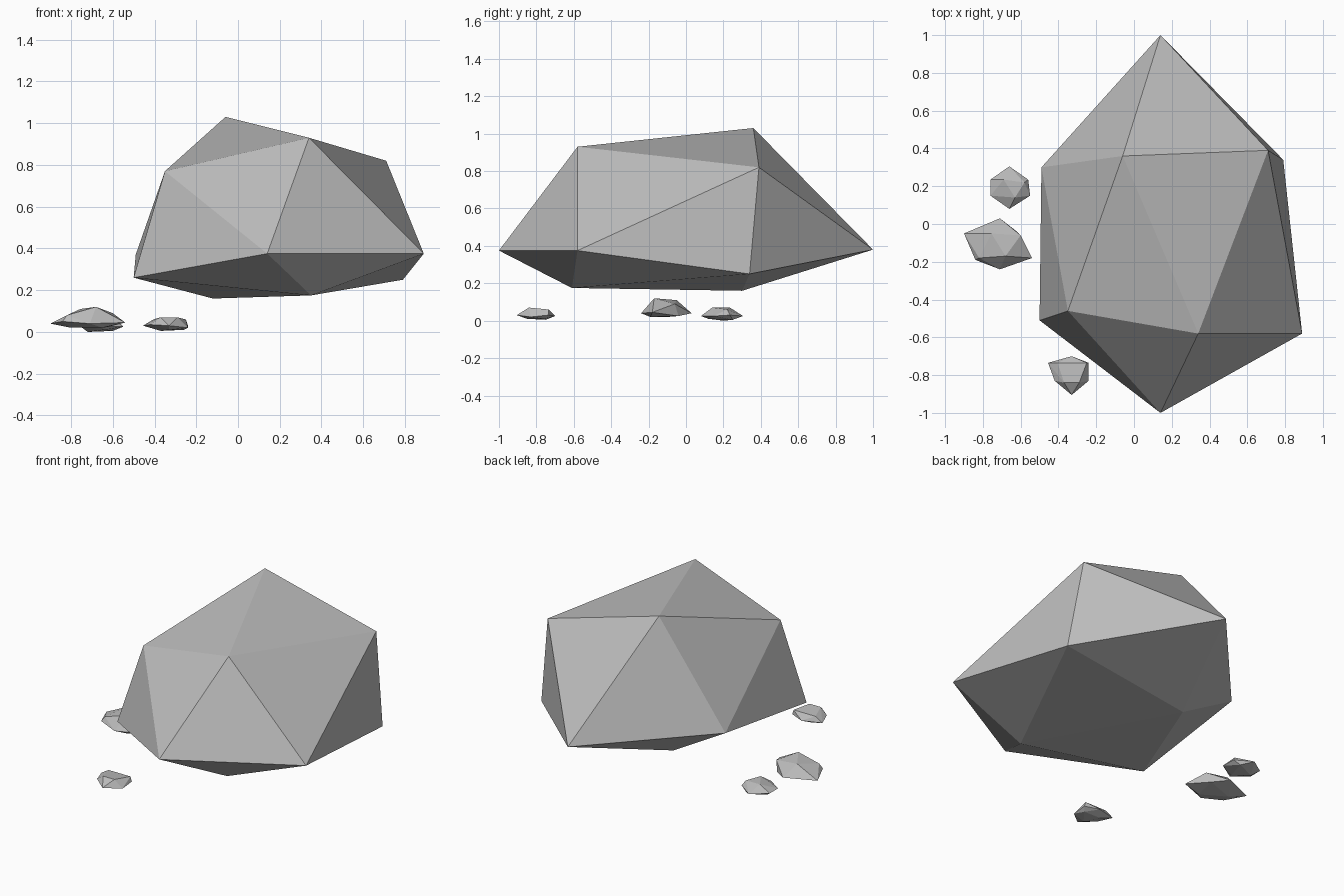
import bpy
import bmesh

# Remove the default cube
default_cube = bpy.data.objects.get("Cube")
if default_cube:
    bpy.data.objects.remove(default_cube, do_unlink=True)


def make_material(name, colour):
    material = bpy.data.materials.new(name)
    material.use_nodes = True
    material.diffuse_color = colour
    material.node_tree.nodes["Principled BSDF"].inputs["Base Color"].default_value = colour
    return material


def make_stone(name, corners, material):
    """Wrap a flat-faced convex stone around its corner points."""
    bm = bmesh.new()
    for corner in corners:
        bm.verts.new(corner)
    hull = bmesh.ops.convex_hull(bm, input=bm.verts[:])
    loose = [v for v in set(hull["geom_interior"] + hull["geom_unused"])
             if isinstance(v, bmesh.types.BMVert)]
    bmesh.ops.delete(bm, geom=loose, context="VERTS")
    bmesh.ops.recalc_face_normals(bm, faces=bm.faces[:])
    mesh = bpy.data.meshes.new(name)
    bm.to_mesh(mesh)
    bm.free()
    mesh.materials.append(material)
    stone = bpy.data.objects.new(name, mesh)
    bpy.context.collection.objects.link(stone)
    return stone


stone_grey = make_material("stone grey", (0.5, 0.5, 0.5, 1))

# Boulder: crown, girdle and underside corners
boulder_crown = [(-.06, .36, 1.03), (.34, -.58, .93), (.71, .39, .82), (-.35, -.46, .77)]
boulder_girdle = [(.14, 1, .38), (-.49, .3, .37), (-.5, -.51, .26),
                  (.14, -1, .375), (.89, -.58, .375), (.79, .34, .25)]
boulder_underside = [(.35, -.61, .175), (-.12, .3, .16)]
make_stone("boulder", boulder_crown + boulder_girdle + boulder_underside, stone_grey)

# Middle pebble, the widest of the three
middle_crown = [(-.68, -.17, .12), (-.755, -.05, .11), (-.6, -.06, .09), (-.82, -.18, .08)]
middle_girdle = [(-.71, .03, .04), (-.9, -.05, .04), (-.84, -.19, .05),
                 (-.71, -.24, .04), (-.54, -.18, .045)]
middle_underside = [(-.62, -.04, .025), (-.65, -.19, .02), (-.8, -.1, .02)]
make_stone("middle_pebble", middle_crown + middle_girdle + middle_underside, stone_grey)

# Back pebble
back_crown = [(-.69, .235, .07), (-.63, .14, .07), (-.58, .22, .06)]
back_girdle = [(-.66, .305, .025), (-.56, .235, .03), (-.55, .15, .025),
               (-.66, .08, .025), (-.76, .15, .03), (-.76, .235, .03)]
back_underside = [(-.6, .25, .005), (-.64, .12, .01), (-.72, .2, 0)]
make_stone("back_pebble", back_crown + back_girdle + back_underside, stone_grey)

# Front pebble
front_crown = [(-.405, -.735, .06), (-.25, -.735, .06), (-.29, -.84, .07), (-.37, -.84, .07)]
front_girdle = [(-.33, -.7, .025), (-.24, -.735, .03), (-.24, -.83, .02),
                (-.33, -.905, .03), (-.42, -.83, .035), (-.455, -.735, .03)]
front_underside = [(-.26, -.76, .01), (-.33, -.85, .01), (-.37, -.75, .005)]
make_stone("front_pebble", front_crown + front_girdle + front_underside, stone_grey)
